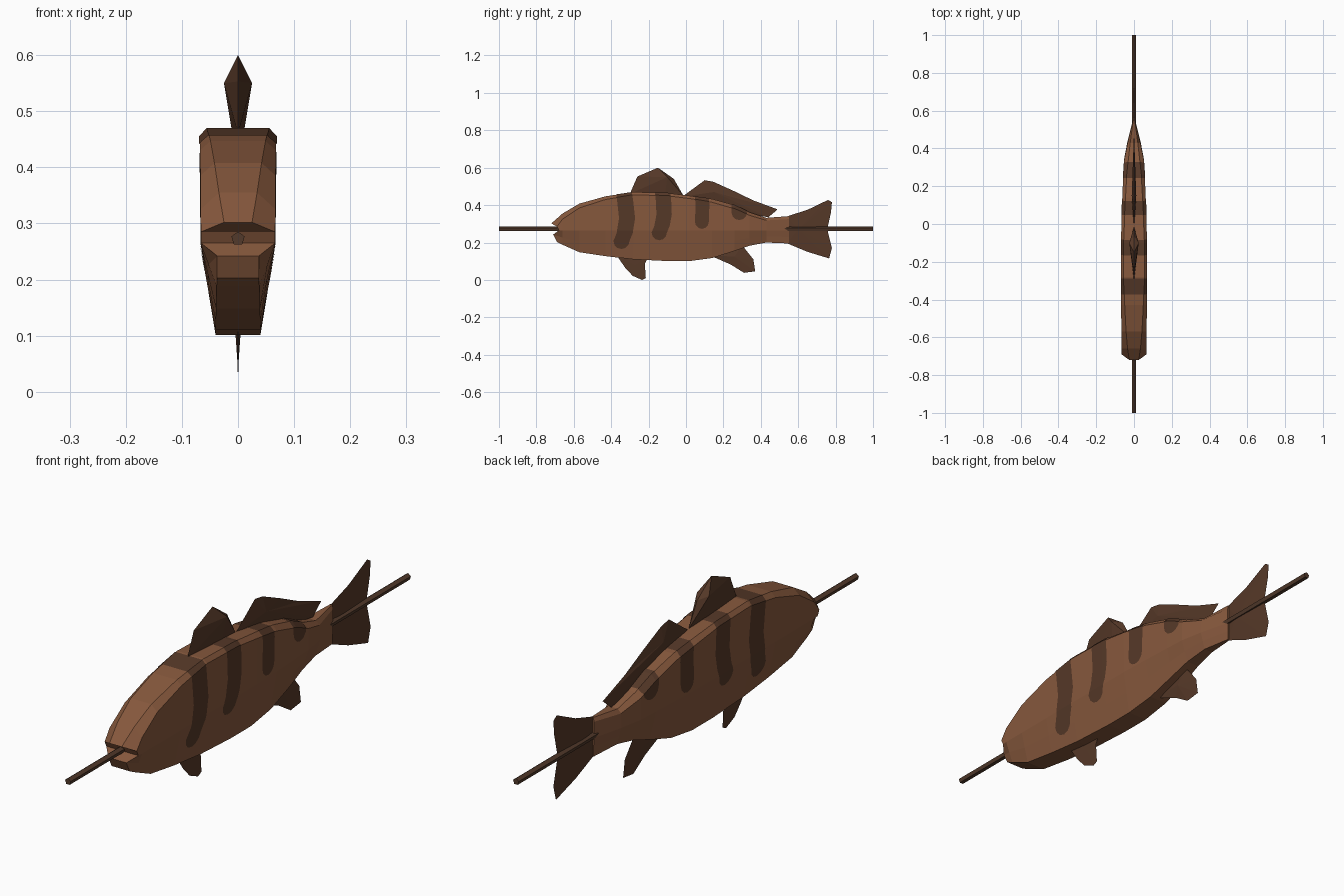
import bpy, bmesh, math

if "Cube" in bpy.data.objects:
    bpy.data.objects.remove(bpy.data.objects["Cube"])


def material(name, rgb):
    m = bpy.data.materials.new(name)
    m.diffuse_color = (*rgb, 1)
    m.use_nodes = True
    m.node_tree.nodes["Principled BSDF"].inputs["Base Color"].default_value = m.diffuse_color
    return m


SKIN = material("roasted_skin", (0.24, 0.098, 0.046))
DARK = material("charred_brown", (0.092, 0.040, 0.021))
WOOD = material("stick_wood", (0.085, 0.042, 0.024))


def make(name, verts, faces, mat):
    bm = bmesh.new()
    vs = [bm.verts.new(v) for v in verts]
    for f in faces:
        bm.faces.new([vs[i] for i in f])
    bmesh.ops.recalc_face_normals(bm, faces=bm.faces)
    me = bpy.data.meshes.new(name)
    bm.to_mesh(me)
    bm.free()
    me.materials.append(mat)
    ob = bpy.data.objects.new(name, me)
    bpy.context.collection.objects.link(ob)
    return ob


# Body sections: y, top half width, top z, shoulder half width, shoulder z,
# middle half width, bottom half width, bottom z
SECTIONS = [
    (-0.66, .034, .355, .067, .325, .067, .038, .188),
    (-0.57, .042, .408, .067, .385, .067, .039, .148),
    (-0.43, .049, .447, .068, .430, .067, .040, .127),
    (-0.28, .055, .470, .068, .455, .067, .040, .110),
    (-0.10, .055, .465, .068, .450, .067, .040, .101),
    (0.02, .050, .450, .067, .435, .066, .040, .101),
    (0.14, .045, .433, .062, .415, .062, .037, .117),
    (0.26, .038, .400, .057, .380, .057, .032, .155),
    (0.34, .030, .362, .052, .345, .053, .026, .183),
    (0.43, .020, .332, .034, .318, .036, .018, .200),
    (0.55, .004, .341, .006, .325, .006, .004, .195),
]


def fish_body(name, mat, sx=1.0, lift=0.0):
    # First ring forms the open lips; its middle points are the mouth corners
    rings = [[(.025, -.72, .302), (.066, -.69, .285), (.066, -.68, .265),
              (.037, -.71, .242), (.037, -.69, .203)]]
    for y, wt, zt, ws, zs, wm, wb, zb in SECTIONS:
        rings.append([(wt, y, zt), (ws, y, zs), (wm, y, .265),
                      ((wm + wb) / 2, y, (.265 + zb) / 2), (wb, y, zb)])
    verts, faces = [], []
    for r in rings:
        verts += [(x * sx, y, z + (lift if z > .265 else 0)) for x, y, z in r]
        verts += [(-x * sx, y, z + (lift if z > .265 else 0)) for x, y, z in reversed(r)]
    for k in range(len(rings) - 1):
        for i in range(10):
            j = (i + 1) % 10
            faces.append((k * 10 + i, k * 10 + j, k * 10 + 10 + j, k * 10 + 10 + i))
    for b in (0, (len(rings) - 1) * 10):
        faces += [(b + i, b + i + 1, b + 8 - i, b + 9 - i) for i in range(4)]
    return make(name, verts, faces, mat)


fish_body("fish_body", SKIN)


# Dark stripes: thin skin just outside the body, cut by rounded band shapes
def stripe(name, path, r):
    left = [(y - r, z) for y, z in path]
    right = [(y + r, z) for y, z in reversed(path)]
    cy, cz = path[-1]
    arc = [(cy - r * math.cos(a), cz - r * math.sin(a))
           for a in (math.pi * k / 6 for k in range(1, 6))]
    out = left + arc + right
    n = len(out)
    verts = [(s, y, z) for s in (-.2, .2) for y, z in out]
    faces = [tuple(range(n)), tuple(range(n, 2 * n))]
    faces += [(i, (i + 1) % n, n + (i + 1) % n, n + i) for i in range(n)]
    cutter = make(name + "_cutter", verts, faces, DARK)
    cutter.hide_render = True
    ob = fish_body(name, DARK, 1.02, .0015)
    mod = ob.modifiers.new("cut", 'BOOLEAN')
    mod.operation, mod.solver, mod.object = 'INTERSECT', 'EXACT', cutter
    bpy.context.view_layer.update()
    dg = bpy.context.evaluated_depsgraph_get()
    me = bpy.data.meshes.new_from_object(ob.evaluated_get(dg))
    ob.modifiers.clear()
    ob.data = me
    # keep only the outer skin
    bm = bmesh.new()
    bm.from_mesh(me)
    inner = [f for f in bm.faces if abs(f.normal.x) < .2 and f.normal.z < .75]
    bmesh.ops.delete(bm, geom=inner, context='FACES')
    bm.to_mesh(me)
    bm.free()
    me.materials.clear()
    me.materials.append(DARK)
    bpy.data.objects.remove(cutter)


stripe("stripe_1", [(-.34, .52), (-.325, .42), (-.315, .33), (-.328, .25), (-.345, .208)], .043)
stripe("stripe_2", [(-.13, .52), (-.12, .42), (-.117, .35), (-.128, .29), (-.143, .253)], .041)
stripe("stripe_3", [(.08, .52), (.088, .40), (.085, .31)], .037)
stripe("stripe_4", [(.285, .52), (.285, .362)], .042)


# Fins: flat outline with a raised centre point on each side
def fin(name, outline, centre, t):
    n = len(outline)
    verts = [(0, y, z) for y, z in outline] + [(t, *centre), (-t, *centre)]
    faces = [(i, (i + 1) % n, n + s) for i in range(n) for s in (0, 1)]
    return make(name, verts, faces, DARK)


fin("front_dorsal_fin", [(-.30, .46), (-.26, .553), (-.15, .60), (-.065, .54),
                         (-.015, .452), (-.12, .40)], (-.10, .55), .025)
fin("rear_dorsal_fin", [(-.02, .445), (.10, .533), (.145, .525), (.25, .478), (.36, .425),
                        (.49, .377), (.44, .335), (.30, .36), (.14, .40)], (.15, .47), .012)
fin("pelvic_fin", [(-.37, .13), (-.325, .065), (-.285, .022), (-.235, .0), (-.215, .01),
                   (-.22, .085), (-.20, .13)], (-.27, .08), .001)
fin("anal_fin", [(.13, .13), (.24, .082), (.31, .038), (.37, .046), (.36, .11),
                 (.30, .185)], (.26, .125), .006)
fin("tail_fin", [(.54, .34), (.65, .375), (.76, .428), (.78, .415), (.775, .36), (.755, .272),
                 (.78, .17), (.765, .115), (.65, .15), (.54, .196)], (.60, .27), .004)

# Skewer running the whole length
ring = [(.0125 * math.sin(2 * math.pi * k / 5), .273 + .0125 * math.cos(2 * math.pi * k / 5))
        for k in range(5)]
make("skewer_stick", [(x, y, z) for y in (-1, 1) for x, z in ring],
     [(0, 1, 2, 3, 4), (5, 6, 7, 8, 9)] +
     [(i, (i + 1) % 5, 5 + (i + 1) % 5, 5 + i) for i in range(5)], WOOD)
